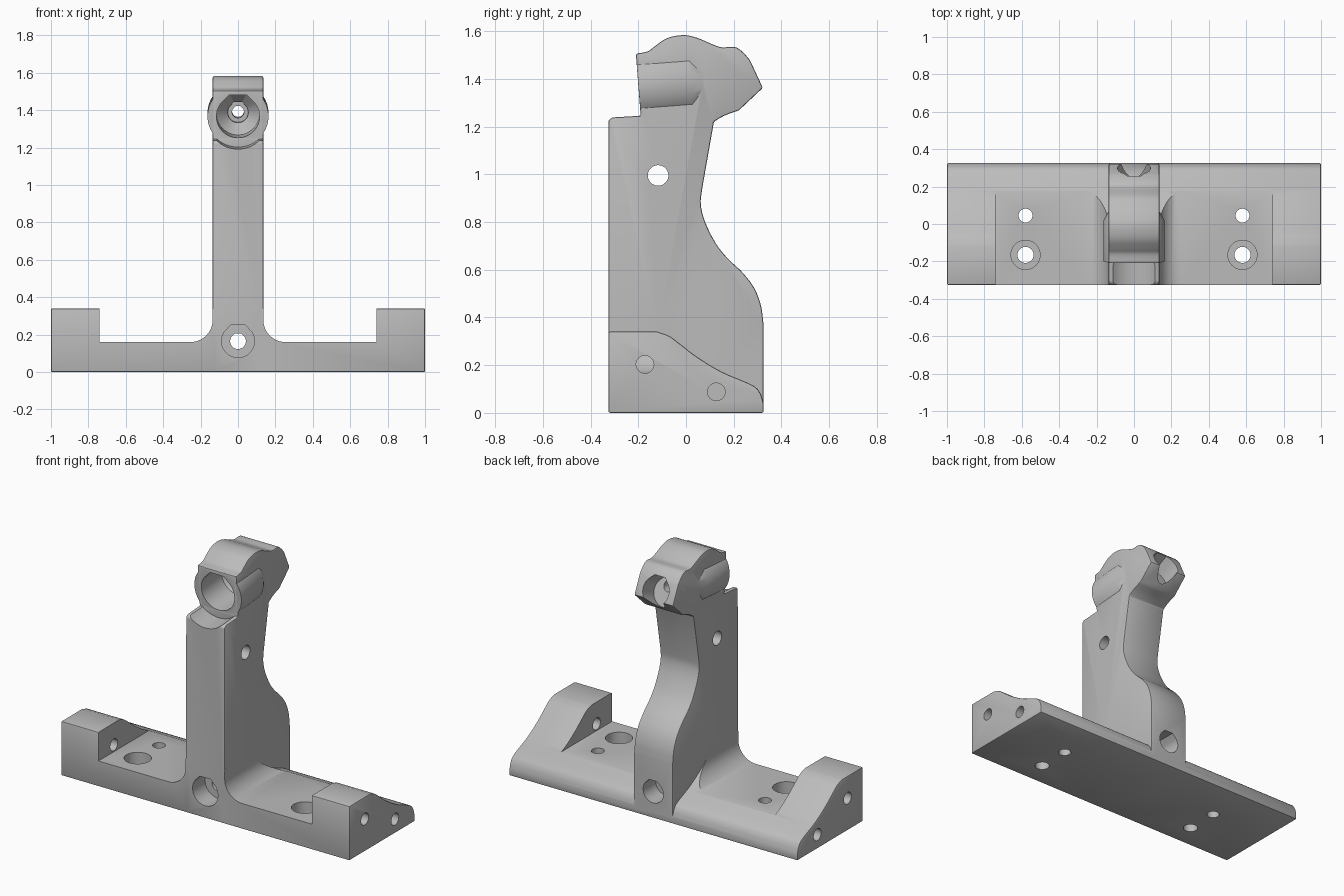
import bpy, bmesh, math
from mathutils import Vector, Matrix

if "Cube" in bpy.data.objects:
    bpy.data.objects.remove(bpy.data.objects["Cube"])

grey = bpy.data.materials.new("matte_grey")
grey.use_nodes = True
GREY = (0.5, 0.5, 0.5, 1)
grey.diffuse_color = GREY
grey.node_tree.nodes["Principled BSDF"].inputs["Base Color"].default_value = GREY

X, Y, Z = Vector((1, 0, 0)), Vector((0, 1, 0)), Vector((0, 0, 1))


def frame(u, v, w, origin=(0, 0, 0)):
    m = Matrix((u, v, w)).transposed().to_4x4()
    m.translation = Vector(origin)
    return m


def loft(name, outline, stations, m):
    """Solid through scaled copies of an outline, at (distance, scale) stations."""
    bm = bmesh.new()
    rings = [[bm.verts.new(m @ Vector((u * s, v * s, w))) for u, v in outline]
             for w, s in stations]
    n = len(outline)
    for a, b in zip(rings, rings[1:]):
        for i in range(n):
            j = (i + 1) % n
            bm.faces.new((a[i], a[j], b[j], b[i]))
    bm.faces.new(rings[0])
    bm.faces.new(rings[-1])
    bmesh.ops.recalc_face_normals(bm, faces=bm.faces)
    mesh = bpy.data.meshes.new(name)
    bm.to_mesh(mesh)
    bm.free()
    mesh.materials.append(grey)
    ob = bpy.data.objects.new(name, mesh)
    bpy.context.collection.objects.link(ob)
    return ob


def apply(ob, mod):
    bpy.context.view_layer.objects.active = ob
    bpy.ops.object.modifier_apply(modifier=mod.name)


def bevel(ob, width):
    mod = ob.modifiers.new("edge_bevel", "BEVEL")
    mod.width, mod.segments = width, 2
    mod.limit_method, mod.angle_limit = "ANGLE", math.radians(30)
    apply(ob, mod)


def combine(ob, tool, operation="DIFFERENCE"):
    mod = ob.modifiers.new("join", "BOOLEAN")
    mod.operation, mod.object, mod.solver = operation, tool, "EXACT"
    apply(ob, mod)
    bpy.data.objects.remove(tool)


def smooth(points, steps=4):
    """Rounded path through the points."""
    p = [Vector(q) for q in points]
    p = [2 * p[0] - p[1]] + p + [2 * p[-1] - p[-2]]
    out = []
    for a, b, c, d in zip(p, p[1:], p[2:], p[3:]):
        for k in range(steps):
            t = k / steps
            out.append(b + (c - a) * t / 2 + (2 * a - 5 * b + 4 * c - d) * t * t / 2
                       + (3 * b - a - 3 * c + d) * t ** 3 / 2)
    return out + [p[-2]]


def circle(n=48):
    return [(math.cos(2 * math.pi * i / n), math.sin(2 * math.pi * i / n)) for i in range(n)]


def flat_topped():
    """Unit circle with 45 degree shoulders and a flat roof."""
    low = [q for q in circle() if q[1] < 0.7]
    low.sort(key=lambda q: (math.atan2(q[1], q[0]) - math.pi / 2) % (2 * math.pi))
    t = math.tan(math.pi / 8)
    return low + [(t, 1), (-t, 1)]


SIDE, FRONT = frame(Y, Z, X), frame(X, Z, Y)

# Base bar with sloping back
slope = smooth([(0.325, 0.04), (0.31, 0.085), (0.275, 0.118), (0.15, 0.172),
                (0.05, 0.232), (-0.02, 0.285), (-0.07, 0.322), (-0.12, 0.34)])
base = loft("base", [(-0.325, 0.34), (-0.325, 0), (0.325, 0)] + slope,
            [(-1, 1), (1, 1)], SIDE)
bevel(base, 0.007)

# Pockets each side, rounded where they meet the upright
fillet = [(0.255 - 0.12 * math.cos(a), 0.28 - 0.12 * math.sin(a))
          for a in [i * math.pi / 20 for i in range(11)]]
for s in (-1, 1):
    pocket = [(0.74, 0.16), (0.74, 0.6), (0.135, 0.6)] + fillet
    combine(base, loft("pocket_cutter", [(s * u, v) for u, v in pocket],
                       [(-1, 1), (1, 1)], FRONT))

# Upright with curved back and humped head
head_top = smooth([(-0.21, 1.505), (-0.16, 1.515), (-0.13, 1.537), (-0.08, 1.57),
                   (-0.012, 1.583), (0.045, 1.572), (0.11, 1.545), (0.15, 1.532),
                   (0.205, 1.533), (0.24, 1.51), (0.268, 1.478)])
chin = smooth([(0.222, 1.268), (0.16, 1.245), (0.117, 1.22)])
back = smooth([(0.067, 0.935), (0.062, 0.873), (0.08, 0.80), (0.125, 0.71),
               (0.175, 0.647), (0.235, 0.59), (0.285, 0.525), (0.314, 0.45), (0.325, 0.37)])
profile = ([(-0.325, 0), (-0.325, 1.225), (-0.31, 1.238), (-0.19, 1.245)] + head_top
           + [(0.322, 1.362)] + chin + back + [(0.325, 0)])
upright = loft("upright", profile, [(-0.135, 1), (0.135, 1)], SIDE)
bevel(upright, 0.007)

# Round boss on the head, slightly tilted
axis = Vector((0, 0.997, 0.077))
bore = frame(X, X.cross(axis) * -1 if X.cross(axis).z < 0 else X.cross(axis),
             axis, (0, -0.2, 1.367))
boss_outline = [(u, min(v, 0.83)) for u, v in circle(64)]
boss = loft("boss", boss_outline, [(0.001, 0.163), (0.22, 0.163), (0.28, 0.13)], bore)
combine(upright, boss, "UNION")
combine(upright, loft("clearance_cutter", circle(64), [(-0.4, 0.165), (-0.001, 0.165)], bore))

# One solid bracket
bracket = base
bracket.name = "mounting_bracket"
combine(bracket, upright, "UNION")

# Stepped bore through the head
combine(bracket, loft("bore_cutter", flat_topped(),
                      [(-0.1, 0.115), (0.2, 0.115), (0.27, 0.055), (0.3, 0.055),
                       (0.3, 0.032), (0.43, 0.032)], bore))

# Rear socket, square to the sloping rear face
out = Vector((0, 0.909, 0.416))
combine(bracket, loft("socket_cutter", flat_topped(), [(-0.12, 0.088), (0.2, 0.088)],
                      frame(X, Vector((0, -0.416, 0.909)), out, (0, 0.297, 1.412))))

# Lower through hole with front and rear counterbores
combine(bracket, loft("lower_hole_cutter", flat_topped(),
                      [(-0.5, 0.088), (-0.2, 0.088), (-0.2, 0.042), (0.2, 0.042),
                       (0.2, 0.07), (0.5, 0.07)], frame(X, Z, Y, (0, 0, 0.165))))

# Cross hole through the upright
combine(bracket, loft("cross_hole_cutter", circle(), [(-0.3, 0.043), (0.3, 0.043)],
                      frame(Y, Z, X, (0, -0.117, 0.995))))

for s in (-1, 1):
    # Holes in the end blocks
    for y, z, depth in ((-0.172, 0.203, 0.35), (0.127, 0.088, 0.3)):
        combine(bracket, loft("end_hole_cutter", circle(32),
                              [(1.1 * s, 0.037), ((1 - depth) * s, 0.037)],
                              frame(Y, Z, X, (0, y, z))))
    # Vertical fixing holes
    combine(bracket, loft("small_fixing_cutter", circle(32), [(-0.1, 0.037), (0.4, 0.037)],
                          frame(X, Y, Z, (0.58 * s, 0.045, 0))))
    combine(bracket, loft("fixing_cutter", circle(),
                          [(-0.1, 0.043), (0.08, 0.043), (0.08, 0.078), (0.4, 0.078)],
                          frame(X, Y, Z, (0.58 * s, -0.165, 0))))

bpy.ops.object.select_all(action="DESELECT")
bracket.select_set(True)
bpy.context.view_layer.objects.active = bracket
bpy.ops.object.shade_smooth_by_angle(angle=math.radians(30))
